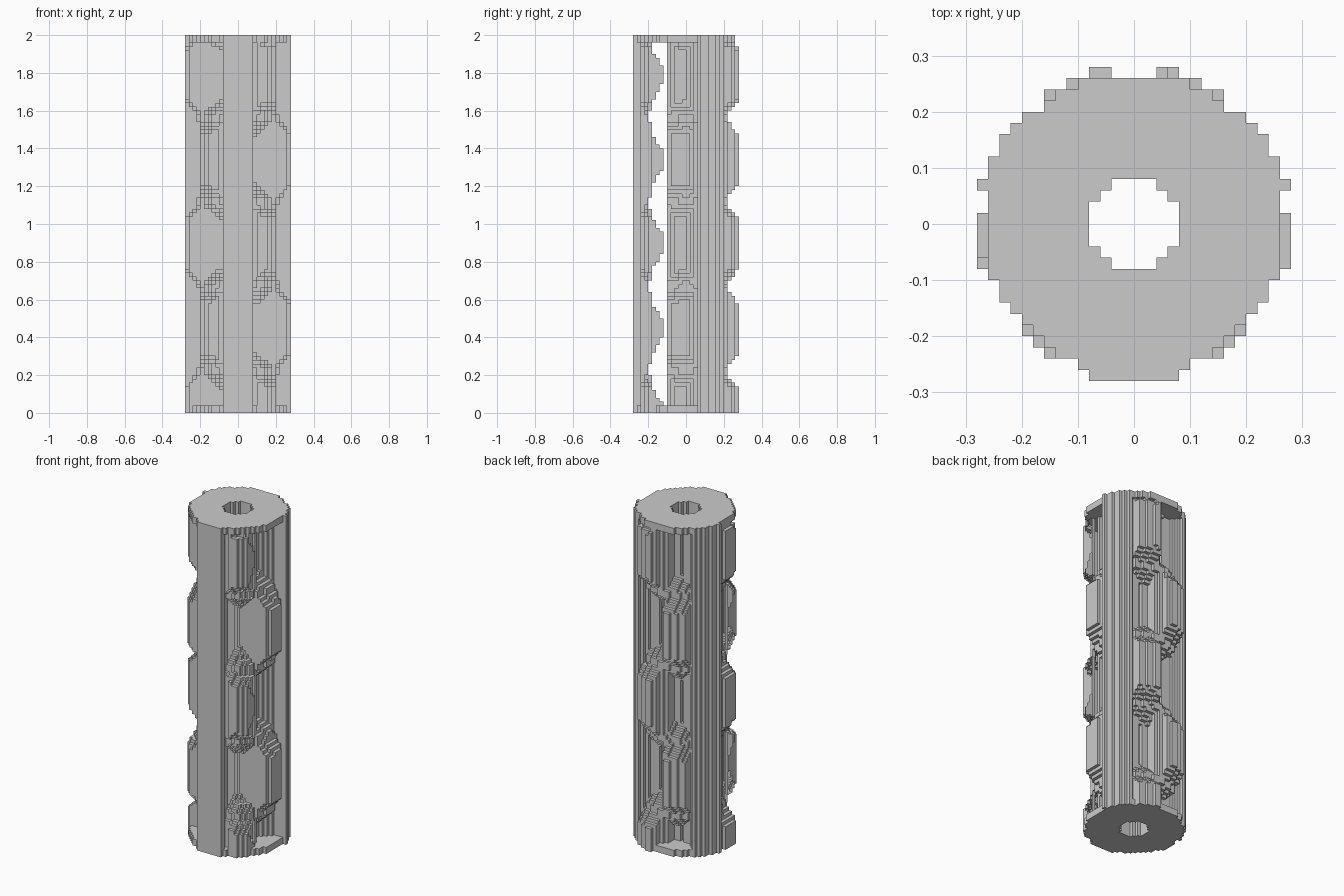
import bpy, bmesh, math

cube = bpy.data.objects.get("Cube")
if cube:
    bpy.data.objects.remove(cube, do_unlink=True)

S = 0.02                       # block size
N, H = 28, 100                 # blocks across and up
RIB, CAP, FRAME, BORE = 0.28, 0.267, 0.215, 0.078
HALF_ZONE = math.radians(44)   # half width of a relief zone
ROW = 0.447                    # height of one panel row


def centre(i, j, k):
    return (i + 0.5) * S - N * S / 2, (j + 0.5) * S - N * S / 2, (k + 0.5) * S


def zone_offset(x, y):
    """Signed angle to the middle of the nearest of three relief zones."""
    a = math.atan2(y, x) - math.pi / 2
    third = math.tau / 3
    return (a + third / 2) % third - third / 2


def panel(x, y, z):
    """Raised or sunken panel (checkerboard), and height from the row centre."""
    row = math.floor(z / ROW + 0.5)
    raised = (row % 2 == 0) == (zone_offset(x, y) < 0)
    return raised, abs(z - row * ROW)


def outer_radius(x, y, z):
    off = abs(zone_offset(x, y))
    if off > HALF_ZONE:
        return RIB
    raised, dz = panel(x, y, z)
    across = min(off, HALF_ZONE - off) * 0.26
    up = ROW / 2 - dz - 0.015
    step = max(0.0, min(across * 1.3, up * 0.9))
    relief = FRAME + min(0.066, step) if raised else FRAME - min(0.075, step)
    if z < 2 * S or z > (H - 2) * S:
        return max(CAP, relief)
    return relief


def filled(i, j, k):
    if not (0 <= i < N and 0 <= j < N and 0 <= k < H):
        return False
    x, y, z = centre(i, j, k)
    return BORE < math.hypot(x, y) < outer_radius(x, y, z)


def open_slot(cell, d):
    """Sideways faces left open in the front zones, around raised teeth."""
    x, y, z = centre(*cell)
    if d[0] == 0 or not -0.22 < y < -0.1 or not 2 * S < z < (H - 2) * S:
        return False
    if math.hypot(x, y) < BORE + S or abs(zone_offset(x, y)) > HALF_ZONE:
        return False
    raised, dz = panel(x, y, z)
    tooth = 0.2 - 1.6 * (y + 0.22)
    return y > -0.12 or not raised or dz > tooth


# surface of the block column
solid = {(i, j, k) for i in range(N) for j in range(N) for k in range(H)
         if filled(i, j, k)}
bm = bmesh.new()
corners = {}


def corner(p):
    if p not in corners:
        corners[p] = bm.verts.new(
            (p[0] * S - N * S / 2, p[1] * S - N * S / 2, p[2] * S))
    return corners[p]


for cell in sorted(solid):
    for axis in range(3):
        for sign in (-1, 1):
            d = [0, 0, 0]
            d[axis] = sign
            if tuple(c + e for c, e in zip(cell, d)) in solid:
                continue
            if open_slot(cell, d):
                continue
            u, v = (axis + 1) % 3, (axis + 2) % 3
            ring = []
            for du, dv in ((0, 0), (1, 0), (1, 1), (0, 1)):
                p = list(cell)
                p[axis] += sign > 0
                p[u] += du
                p[v] += dv
                ring.append(corner(tuple(p)))
            bm.faces.new(ring if sign > 0 else ring[::-1])

mesh = bpy.data.meshes.new("carved_column")
bm.to_mesh(mesh)
bm.free()

# plain grey stone
grey = bpy.data.materials.new("grey")
grey.use_nodes = True
colour = (0.6, 0.6, 0.6, 1.0)
grey.diffuse_color = colour
grey.node_tree.nodes["Principled BSDF"].inputs["Base Color"].default_value = colour
mesh.materials.append(grey)

column = bpy.data.objects.new("carved_column", mesh)
bpy.context.collection.objects.link(column)
